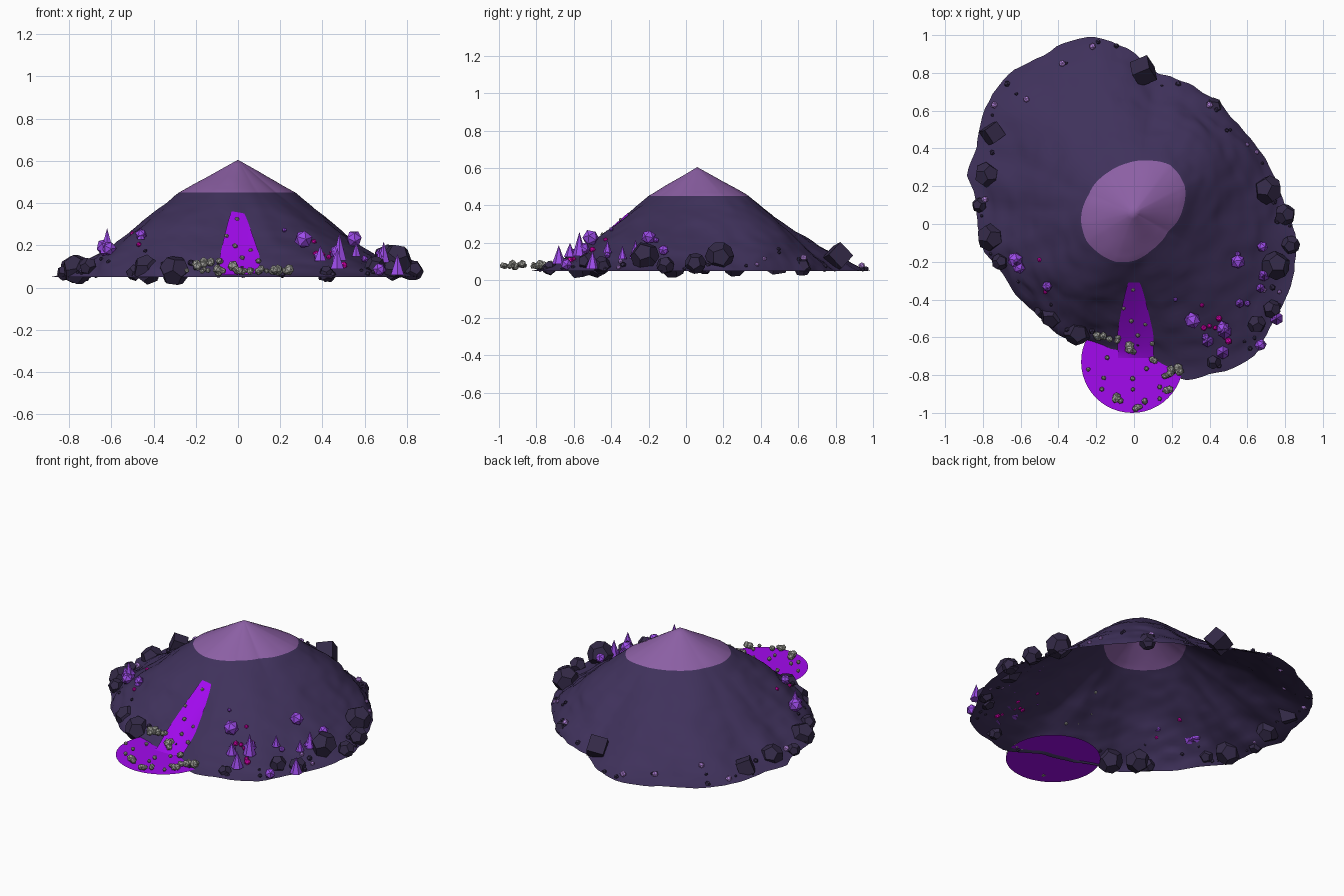
import bpy, bmesh, random
from math import atan2, cos, sin, pi, hypot, radians
from mathutils import Matrix, Vector, Euler, noise

if "Cube" in bpy.data.objects:
    bpy.data.objects.remove(bpy.data.objects["Cube"])

random.seed(4)
CY, PEAK, SNOW, BASE = 0.06, 0.605, 0.45, 0.05


def material(name, rgb):
    m = bpy.data.materials.new(name)
    m.diffuse_color = (*rgb, 1)
    m.use_nodes = True
    m.node_tree.nodes["Principled BSDF"].inputs["Base Color"].default_value = m.diffuse_color
    return m


STONE = material("mountain stone", (.05, .031, .105))
CAP = material("peak lilac", (.26, .115, .37))
GLOW = material("glowing liquid", (.36, .003, .85))
ROCK = material("dark rock", (.034, .023, .064))
VIOLET = material("violet crystal", (.33, .07, .8))
PINK = material("magenta crystal", (.8, 0, .5))
PALE = material("pale crystal", (.5, .25, .8))
GREY = material("pebble grey", (.36, .36, .33))


def finish(name, bm, *mats):
    me = bpy.data.meshes.new(name)
    bm.to_mesh(me)
    bm.free()
    ob = bpy.data.objects.new(name, me)
    bpy.context.collection.objects.link(ob)
    for m in mats:
        me.materials.append(m)
    return ob


def radial(points):
    """Radius as a function of angle, through outline points around the peak."""
    pol = sorted((atan2(y - CY, x), hypot(x, y - CY)) for x, y in points)
    pol = [(pol[-1][0] - 2 * pi, pol[-1][1])] + pol + [(pol[0][0] + 2 * pi, pol[0][1])]

    def at(a):
        a = atan2(sin(a), cos(a))
        for (a0, r0), (a1, r1) in zip(pol, pol[1:]):
            if a0 <= a <= a1:
                return r0 + (r1 - r0) * (a - a0) / (a1 - a0)
    return at


foot = radial([(-.22, 1), (-.45, .9), (-.68, .78), (-.79, .6), (-.84, .39), (-.88, .26), (-.83, .1),
               (-.8, -.14), (-.71, -.25), (-.52, -.46), (-.34, -.62), (-.23, -.63), (.08, -.72),
               (.26, -.82), (.48, -.77), (.66, -.68), (.74, -.53), (.82, -.35), (.86, -.08), (.82, .07),
               (.71, .31), (.5, .58), (.27, .75), (.13, .79), (-.02, .93)])
snowline = radial([(-.28, 0), (-.24, .16), (-.13, .28), (.05, .335), (.19, .31), (.27, .2), (.26, .09),
                   (.18, -.04), (.09, -.14), (-.02, -.2), (-.1, -.2), (-.18, -.16), (-.25, -.09)])


def slope(a, s):
    """Height between snow line (s=0) and foot (s=1); the two short sides bulge."""
    e = 1.25 - .55 * cos(a - pi / 4) ** 6
    return BASE + (SNOW - BASE) * (1 - s) ** e


def height(x, y):
    a, r = atan2(y - CY, x), hypot(x, y - CY)
    c, f = snowline(a), foot(a)
    if r < c:
        return PEAK - (PEAK - SNOW) * r / c
    return slope(a, min(1, (r - c) / (f - c)))


# Mountain: open shell of rings from peak to foot, cap coloured above the snow line
SEG, INNER, OUTER = 144, 8, 30
bm = bmesh.new()
peak = bm.verts.new((0, CY, PEAK))
rings = []
for i in range(1, INNER + OUTER + 1):
    ring = []
    for k in range(SEG):
        a = 2 * pi * k / SEG
        c, f = snowline(a), foot(a)
        if i <= INNER:
            s = i / INNER
            r, z = c * s, PEAK - (PEAK - SNOW) * s
        else:
            s = (i - INNER) / OUTER
            r, z = c + (f - c) * s, slope(a, s)
        p = Vector((r * cos(a), r * sin(a), z * 1.6))
        n = .03 * noise.noise(p * 5) + .02 * noise.noise(p * 12)
        r *= 1 + n * (1 if s < 1 else .7)
        ring.append(bm.verts.new((r * cos(a), CY + r * sin(a), z)))
    rings.append(ring)
for k in range(SEG):
    n = (k + 1) % SEG
    bm.faces.new((peak, rings[0][k], rings[0][n])).material_index = 1
    for i, (u, v) in enumerate(zip(rings, rings[1:])):
        fc = bm.faces.new((u[k], v[k], v[n], u[n]))
        fc.material_index = 1 if i < INNER - 1 else 0
for fc in bm.faces:
    fc.smooth = True
finish("mountain", bm, STONE, CAP)

# Pool: flat disc at the foot
bm = bmesh.new()
bmesh.ops.create_circle(bm, cap_ends=True, segments=48, radius=.27,
                        matrix=Matrix.Translation((-.01, -.73, .058)))
finish("pool", bm, GLOW)

# Stream: ribbon draped down the slope, widening towards the pool
bm = bmesh.new()
rows = []
for i in range(17):
    t = i / 16
    y, w = -.31 - .4 * t, .03 + .065 * min(1, t * 1.5) ** .8
    rows.append([bm.verts.new((.01 * t + w * u, y, height(.01 * t + w * u, y) + .01))
                 for u in (-1, -.5, 0, .5, 1)])
for a, b in zip(rows, rows[1:]):
    for j in range(4):
        bm.faces.new((a[j], b[j], b[j + 1], a[j + 1])).smooth = True
finish("stream", bm, GLOW)


def spin():
    return Euler([random.uniform(0, 6.28) for _ in range(3)]).to_matrix().to_4x4()


def dodecahedron(bm, pos, r):
    tmp = bmesh.new()
    bmesh.ops.create_icosphere(tmp, subdivisions=1, radius=1)
    m = Matrix.Translation(pos) @ spin()
    vs = [bm.verts.new(m @ (f.calc_center_median().normalized() * r)) for f in tmp.faces]
    tmp.free()
    hull = bmesh.ops.convex_hull(bm, input=vs)["geom"]
    bmesh.ops.dissolve_limit(bm, angle_limit=radians(3), verts=vs,
                             edges=[e for e in hull if isinstance(e, bmesh.types.BMEdge)])


def gem(bm, pos, r):
    bmesh.ops.create_icosphere(bm, subdivisions=1, radius=r, matrix=Matrix.Translation(pos) @ spin())


def cone(bm, pos, r, h):
    bmesh.ops.create_cone(bm, cap_ends=True, segments=6, radius1=r, radius2=0, depth=h,
                          matrix=Matrix.Translation(Vector(pos) + Vector((0, 0, h / 2))))


# Boulders around the foot
bm = bmesh.new()
for x, y, z, r in [(-.78, .26, .085, .068), (-.76, -.07, .085, .075),
                   (-.71, -.2, .10, .045), (-.43, -.48, .085, .072), (-.3, -.57, .08, .075),
                   (.42, .62, .07, .05), (.71, .18, .13, .078), (.8, .05, .09, .058),
                   (.75, -.22, .13, .078), (.83, -.11, .08, .05), (.73, -.45, .08, .05),
                   (.65, -.53, .1, .05), (.42, -.73, .065, .04), (-.82, .1, .07, .04),
                   (-.49, -.46, .07, .04)]:
    dodecahedron(bm, (x, y, z), r)
bmesh.ops.create_cube(bm, size=.085, matrix=Matrix.Translation((-.75, .48, .09)) @ spin())
bmesh.ops.create_cube(bm, size=.1, matrix=Matrix.Translation((.05, .81, .125)) @ spin())
finish("boulders", bm, ROCK)

# Small dark stones scattered along the foot
bm = bmesh.new()
for k in range(40):
    a = random.uniform(-pi, pi)
    r = foot(a) * random.uniform(.88, .98)
    x, y = r * cos(a), CY + r * sin(a)
    dodecahedron(bm, (x, y, height(x, y) + .004), random.uniform(.008, .017))
finish("small_stones", bm, ROCK)

# Violet crystals: round gems and upright spikes
bm = bmesh.new()
for x, y, r in [(-.63, -.19, .043), (-.61, -.23, .035), (-.46, -.33, .028),
                (.31, -.51, .045), (.47, -.55, .038), (.55, -.2, .04), (.67, -.64, .033),
                (.68, -.12, .03), (.55, -.16, .016), (.68, -.28, .022), (.38, -.6, .022),
                (.22, -.4, .012), (.6, -.42, .018)]:
    gem(bm, (x, y, height(x, y) + r), r)
finish("round_crystals", bm, VIOLET)
bm = bmesh.new()
for x, y, r, h in [(-.62, -.2, .038, .12), (-.46, -.34, .02, .06), (.39, -.62, .032, .075),
                   (.48, -.57, .038, .13), (.69, -.27, .032, .1), (.755, -.5, .036, .1),
                   (.47, -.68, .036, .1), (.56, -.42, .024, .07), (.67, -.34, .024, .07)]:
    cone(bm, (x, y, height(x, y) + .01), r, h)
finish("crystal_spikes", bm, VIOLET)

# Magenta and pale chips
for name, mat, spots in [
    ("magenta_crystals", PINK, [(.36, -.43), (.37, -.55), (.4, -.54), (.43, -.55), (.48, -.6),
                                (.5, -.62), (-.5, -.19), (-.47, -.36), (.45, -.5)]),
    ("pale_crystals", PALE, [(-.22, .94), (-.57, .66), (-.74, .63), (-.79, .13), (-.38, .85),
                             (.6, .42), (.65, .38), (.69, -.35), (.77, -.36), (.4, .63)])]:
    bm = bmesh.new()
    for x, y in spots:
        r = random.uniform(.012, .02)
        gem(bm, (x, y, height(x, y) + r * .5), r)
    finish(name, bm, mat)

# Grey pebbles in the pool and along the stream
bm = bmesh.new()
for x, y, r in [(-.2, -.6, .024), (-.17, -.6, .022), (-.13, -.61, .02), (-.09, -.61, .018),
                (-.03, -.65, .028), (-.01, -.68, .02), (.1, -.72, .02), (.2, -.78, .024),
                (.24, -.77, .027), (.17, -.81, .018), (.25, -.79, .02), (.18, -.88, .023),
                (-.1, -.92, .024), (-.08, -.93, .018), (.06, -.94, .018), (.01, -.97, .02),
                (.03, -.96, .015), (.14, -.86, .014), (-.14, -.71, .014), (-.24, -.77, .013),
                (-.16, -.81, .014), (-.01, -.82, .015), (.06, -.77, .014), (-.17, -.88, .014),
                (.13, -.93, .013), (-.01, -.88, .012), (.09, -.63, .015), (-.02, -.52, .014),
                (.06, -.53, .012), (.02, -.59, .013), (-.05, -.45, .012), (0, -.35, .012)]:
    z = max(height(x, y) + .012, .075)
    for k in range(2 if r > .017 else 1):
        d = Vector([random.uniform(-.5, .5) * r for _ in range(3)])
        gem(bm, Vector((x, y, z + r * .4)) + d, r * .95)
finish("pebbles", bm, GREY)
